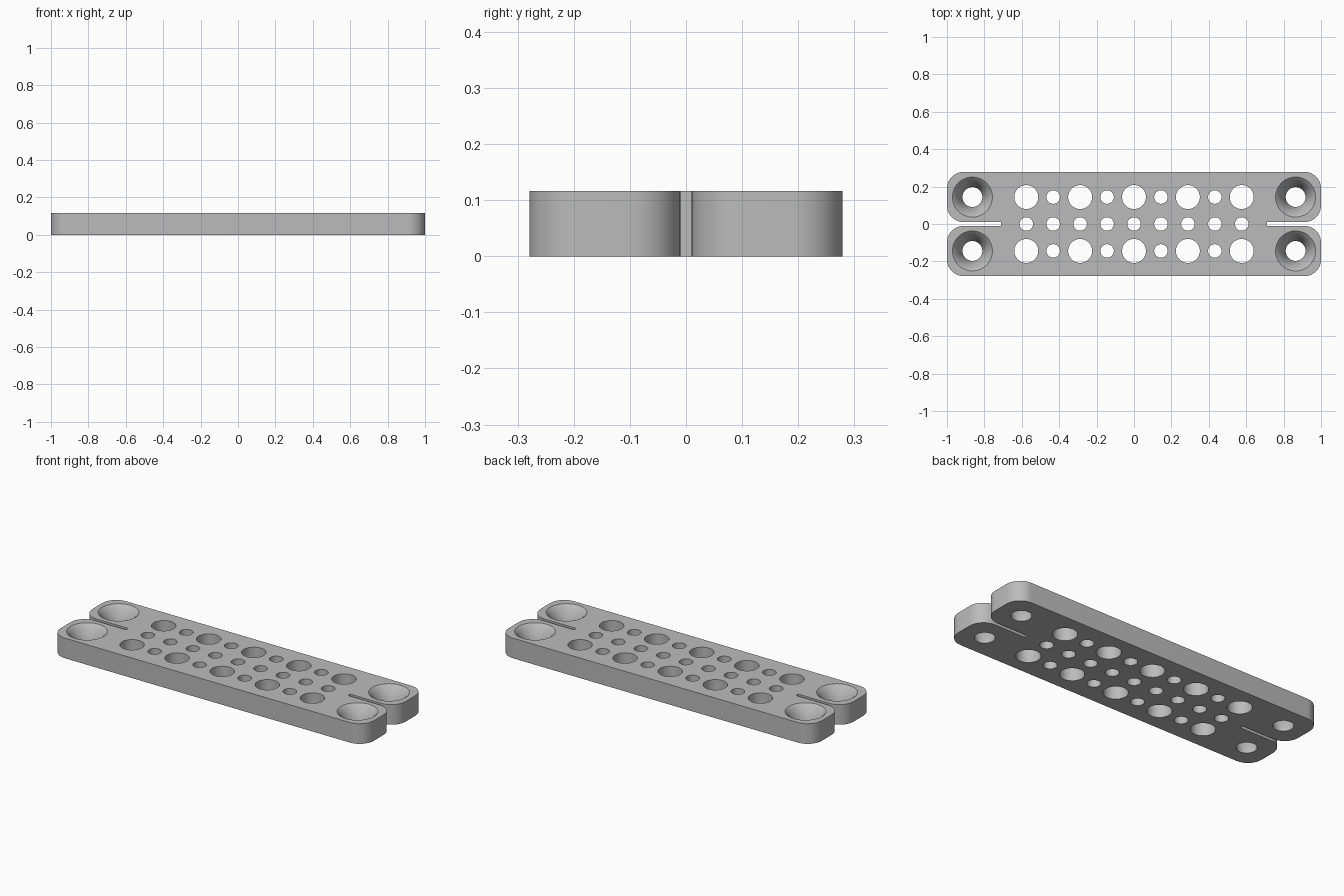
import bpy, bmesh, math

if "Cube" in bpy.data.objects:
    bpy.data.objects.remove(bpy.data.objects["Cube"], do_unlink=True)

HALF_L, HALF_W, HEIGHT = 1.0, 0.279, 0.116
PITCH = 0.144
CORNER = 0.09
SLOT_W, SLOT_X = 0.01, 0.71

grey = bpy.data.materials.new("plain grey")
grey.use_nodes = True
grey.diffuse_color = (0.5, 0.5, 0.5, 1)
grey.node_tree.nodes["Principled BSDF"].inputs["Base Color"].default_value = (0.5, 0.5, 0.5, 1)


def make_object(name, bm):
    bmesh.ops.recalc_face_normals(bm, faces=bm.faces[:])
    mesh = bpy.data.meshes.new(name)
    bm.to_mesh(mesh)
    bm.free()
    mesh.materials.append(grey)
    obj = bpy.data.objects.new(name, mesh)
    bpy.context.scene.collection.objects.link(obj)
    return obj


def arc(cx, cy, start, end, steps=12):
    angles = [math.radians(start + (end - start) * i / steps) for i in range(steps + 1)]
    return [(cx + CORNER * math.cos(a), cy + CORNER * math.sin(a)) for a in angles]


def turned_cutter(bm, x, y, profile, segments=48):
    """Closed solid of revolution from (radius, z) pairs."""
    rings = []
    for r, z in profile:
        rings.append([bm.verts.new((x + r * math.cos(math.tau * i / segments),
                                    y + r * math.sin(math.tau * i / segments), z))
                      for i in range(segments)])
    for low, high in zip(rings, rings[1:]):
        for i in range(segments):
            j = (i + 1) % segments
            bm.faces.new((low[i], low[j], high[j], high[i]))
    bm.faces.new(rings[0][::-1])
    bm.faces.new(rings[-1])


# Plate outline: one quarter with slot and rounded lobe, mirrored to four
quarter = [(SLOT_X, 0), (SLOT_X, SLOT_W)]
quarter += arc(HALF_L - CORNER, SLOT_W + CORNER, -90, 0)
quarter += arc(HALF_L - CORNER, HALF_W - CORNER, 0, 90)
half = quarter + [(-x, y) for x, y in reversed(quarter)]
outline = half + [(x, -y) for x, y in reversed(half[1:-1])]

bm = bmesh.new()
base = bm.faces.new([bm.verts.new((x, y, 0)) for x, y in outline])
top = bmesh.ops.extrude_face_region(bm, geom=[base])["geom"]
bmesh.ops.translate(bm, vec=(0, 0, HEIGHT),
                    verts=[v for v in top if isinstance(v, bmesh.types.BMVert)])
plate = make_object("mounting_plate", bm)

# Hole cutters: three rows of straight holes
bm = bmesh.new()
for col in range(-4, 5):
    for row in (-1, 0, 1):
        r = 0.064 if row and col % 2 == 0 else 0.036
        turned_cutter(bm, col * PITCH, row * PITCH, [(r, -0.05), (r, HEIGHT + 0.05)])

# Tapered screw seats in the four lobes
seat = [(0.053, -0.05), (0.053, 0.02), (0.09, HEIGHT - 0.015),
        (0.107, HEIGHT), (0.107, HEIGHT + 0.05)]
for sx in (-1, 1):
    for sy in (-1, 1):
        turned_cutter(bm, sx * 6 * PITCH, sy * PITCH, seat)
cutter = make_object("hole_cutter", bm)
cutter.hide_render = True

# Cut the holes and keep the result as the plate's mesh
cut = plate.modifiers.new("holes", "BOOLEAN")
cut.operation = "DIFFERENCE"
cut.solver = "EXACT"
cut.object = cutter
bpy.ops.object.select_all(action="DESELECT")
bpy.context.view_layer.objects.active = plate
plate.select_set(True)
bpy.ops.object.modifier_apply(modifier=cut.name)
bpy.data.objects.remove(cutter, do_unlink=True)
bpy.ops.object.shade_smooth_by_angle(angle=math.radians(30))
